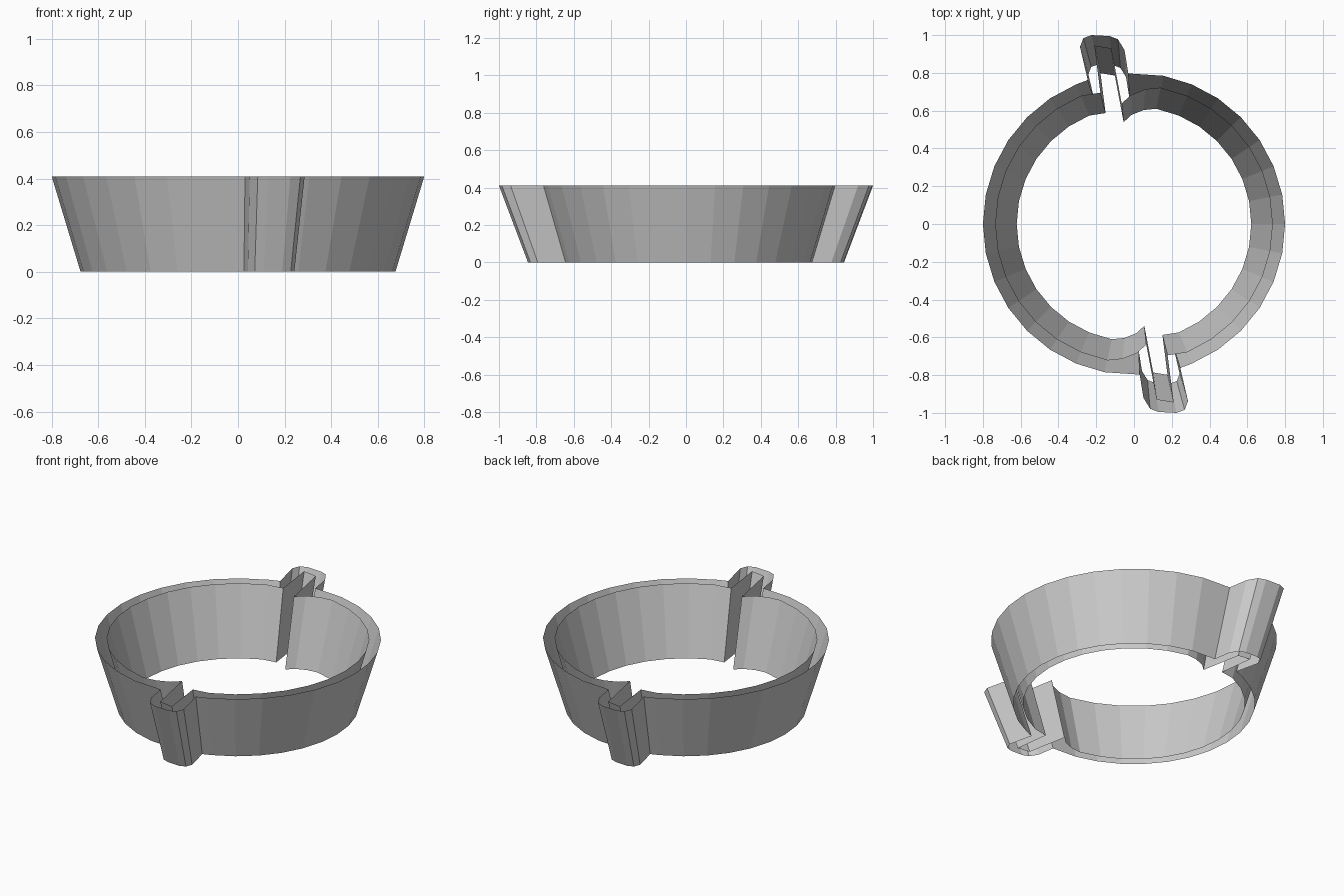
import bpy, bmesh, math

cube = bpy.data.objects.get("Cube")
if cube:
    bpy.data.objects.remove(cube, do_unlink=True)

HEIGHT = 0.41
TAPER = 0.845          # bottom size relative to the top
STEP = math.tau / 32   # facet angle of the ring

grey = bpy.data.materials.new("plain grey")
grey.use_nodes = True
grey.diffuse_color = (0.6, 0.6, 0.6, 1)
grey.node_tree.nodes["Principled BSDF"].inputs["Base Color"].default_value = (0.6, 0.6, 0.6, 1)


def outline(fold, radius, first, last):
    """Fold profile plus ring arc, repeated by a half turn."""
    arc = [(radius * math.cos(k * STEP), radius * math.sin(k * STEP))
           for k in range(first, last + 1)]
    half = fold + arc
    return half + [(-x, -y) for x, y in half]


def tapered_wall(name, points, inward=False):
    """Open wall that narrows evenly towards the bottom."""
    bm = bmesh.new()
    top = [bm.verts.new((x, y, HEIGHT)) for x, y in points]
    low = [bm.verts.new((x * TAPER, y * TAPER, 0)) for x, y in points]
    for i in range(len(points)):
        j = (i + 1) % len(points)
        face = bm.faces.new((low[i], low[j], top[j], top[i]))
        if inward:
            face.normal_flip()
    mesh = bpy.data.meshes.new(name)
    bm.to_mesh(mesh)
    bm.free()
    mesh.materials.append(grey)
    obj = bpy.data.objects.new(name, mesh)
    bpy.context.collection.objects.link(obj)
    return obj


# Outer wall with a rounded tab at front and back
tab = [(0.03, -0.797), (0.05, -0.92), (0.085, -0.978), (0.13, -0.995),
       (0.225, -1.0), (0.268, -0.984), (0.286, -0.938), (0.245, -0.762)]
tapered_wall("outer_wall", outline(tab, 0.8, -6, 7))

# Inner wall with a curled lip and a slot running into each tab
slot = [(-0.14, -0.722), (-0.06, -0.714), (0.015, -0.684), (0.065, -0.638),
        (0.12, -0.93), (0.21, -0.945), (0.178, -0.695)]
tapered_wall("inner_wall", outline(slot, 0.735, -6, 6), inward=True)
